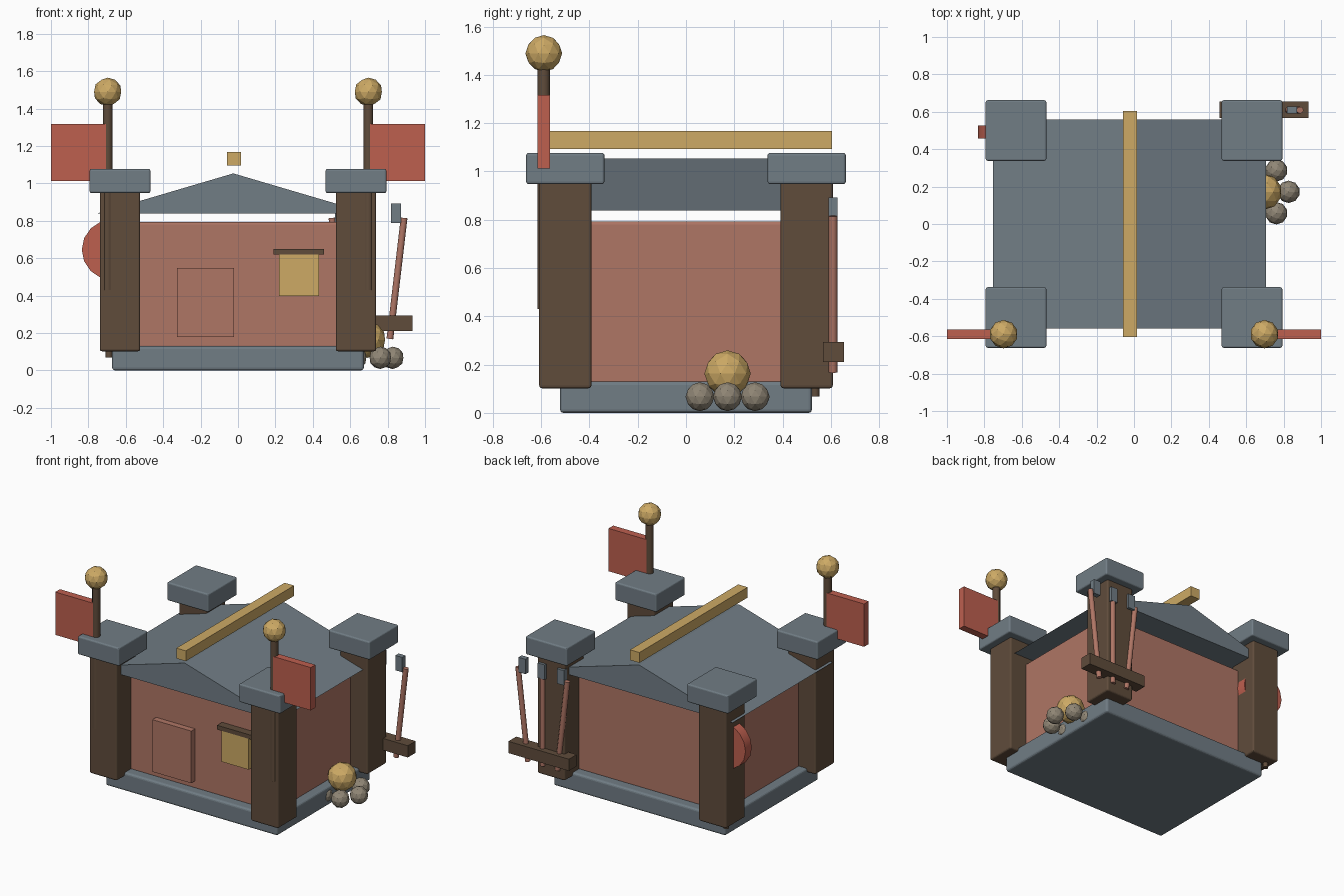
import bpy, bmesh, math
from mathutils import Vector

if "Cube" in bpy.data.objects:
    bpy.data.objects.remove(bpy.data.objects["Cube"], do_unlink=True)


def material(name, rgb):
    m = bpy.data.materials.new(name)
    m.use_nodes = True
    m.diffuse_color = (*rgb, 1)
    bsdf = m.node_tree.nodes["Principled BSDF"]
    bsdf.inputs["Base Color"].default_value = (*rgb, 1)
    bsdf.inputs["Roughness"].default_value = 0.9
    return m


slate = material("slate", (0.165, 0.205, 0.235))
clay = material("clay", (0.43, 0.18, 0.13))
timber = material("dark timber", (0.115, 0.072, 0.044))
red = material("red cloth", (0.51, 0.115, 0.078))
ochre = material("ochre", (0.61, 0.4, 0.13))
stone = material("stone", (0.28, 0.24, 0.18))


def finish(bm, name, mat):
    bmesh.ops.recalc_face_normals(bm, faces=bm.faces)
    mesh = bpy.data.meshes.new(name)
    bm.to_mesh(mesh)
    bm.free()
    mesh.materials.append(mat)
    ob = bpy.data.objects.new(name, mesh)
    bpy.context.collection.objects.link(ob)
    return ob


def box(name, x, y, z, mat, bevel=0):
    """Box from (low, high) ranges along each axis."""
    bm = bmesh.new()
    bmesh.ops.create_cube(bm, size=1)
    for v in bm.verts:
        v.co = Vector([(r[0] + r[1]) / 2 + c * (r[1] - r[0])
                       for r, c in zip((x, y, z), v.co)])
    ob = finish(bm, name, mat)
    if bevel:
        mod = ob.modifiers.new("edge bevel", "BEVEL")
        mod.width = bevel
        mod.segments = 3


def rod(name, a, b, radius, mat, sides=12):
    """Closed, smooth-sided cylinder between two points."""
    a, b = Vector(a), Vector(b)
    bm = bmesh.new()
    bmesh.ops.create_cone(bm, cap_ends=True, segments=sides, radius1=radius,
                          radius2=radius, depth=(b - a).length)
    ob = finish(bm, name, mat)
    ob.location = (a + b) / 2
    ob.rotation_mode = "QUATERNION"
    ob.rotation_quaternion = Vector((0, 0, 1)).rotation_difference(b - a)
    bpy.ops.object.select_all(action="DESELECT")
    ob.select_set(True)
    bpy.context.view_layer.objects.active = ob
    bpy.ops.object.shade_smooth_by_angle(angle=math.radians(40))


def ball(name, centre, radius, mat):
    bm = bmesh.new()
    bmesh.ops.create_icosphere(bm, subdivisions=2, radius=radius)
    finish(bm, name, mat).location = centre


def span(centre, half):
    return (centre - half, centre + half)


# Plinth and walls
box("plinth", span(0, 0.673), span(0, 0.522), (0, 0.13), slate, 0.015)
box("walls", span(0, 0.608), span(0, 0.45), (0.12, 0.793), clay, 0.012)

# Gabled roof: triangle profile extruded front to back
bm = bmesh.new()
profile = [(-0.755, 0.838), (0.705, 0.838), (-0.025, 1.053)]
front, back = [[bm.verts.new((x, y, z)) for x, z in profile] for y in (-0.56, 0.56)]
bm.faces.new(front)
bm.faces.new(back)
for i in range(3):
    j = (i + 1) % 3
    bm.faces.new((front[i], front[j], back[j], back[i]))
finish(bm, "roof", slate)
box("ridge_beam", span(-0.022, 0.037), span(0, 0.605), (1.094, 1.167), ochre)

# Corner posts with caps
for sx, side in ((-1, "right"), (1, "left")):
    for sy, end in ((-1, "front"), (1, "back")):
        x, y = 0.631 * sx, 0.5 * sy
        box(f"{end}_{side}_post", span(x, 0.108), span(y, 0.108), (0.102, 0.96), timber, 0.012)
        box(f"{end}_{side}_cap", span(x, 0.162), span(y, 0.162), (0.948, 1.077), slate, 0.01)

    # Flag pole, finial and flag on each front post
    px, py = 0.697 * sx, -0.589
    rod(f"{side}_flag_pole", (px, py, 0.43), (px, py, 1.45), 0.026, timber)
    ball(f"{side}_finial", (px, py, 1.489), 0.076, ochre)
    box(f"{side}_flag", sorted((0.705 * sx, sx)), span(py, 0.026), (1.013, 1.316), red)

# Door, window and lintel on the front wall
box("door", (-0.326, -0.021), (-0.493, -0.44), (0.178, 0.547), clay)
box("window", (0.219, 0.433), (-0.5, -0.44), (0.398, 0.63), ochre)
box("window_lintel", (0.19, 0.46), (-0.506, -0.44), (0.62, 0.65), timber)

# Tool rack with three fanned tools
rack_x, tool_y = 0.695, 0.609
box("tool_rack", span(rack_x, 0.237), (0.568, 0.655), (0.21, 0.293), timber)
for i, name in enumerate(("inner", "middle", "outer")):
    s = i - 1
    rod(f"{name}_tool_handle", (rack_x + 0.117 * s, tool_y, 0.168),
        (rack_x + 0.193 * s, tool_y, 0.815), 0.018, clay)
    box(f"{name}_tool_head", span(rack_x + 0.15 * s, 0.027), span(tool_y, 0.018),
        (0.788, 0.893), slate)

# Round shield and spear butt at the back right post
rod("shield", (-0.674, 0.457, 0.645), (-0.674, 0.527, 0.645), 0.161, red, 16)
rod("spear_shaft", (-0.69, 0.535, 0.068), (-0.69, 0.535, 0.9), 0.018, timber)

# Fire ringed by stones beside the wall
fire_x, fire_y = 0.695, 0.172
ball("fire", (fire_x, fire_y, 0.163), 0.096, ochre)
for i in range(6):
    a = i * math.tau / 6
    ball(f"fire_stone_{i + 1}", (fire_x + 0.132 * math.cos(a),
                                 fire_y + 0.132 * math.sin(a), 0.067), 0.06, stone)
